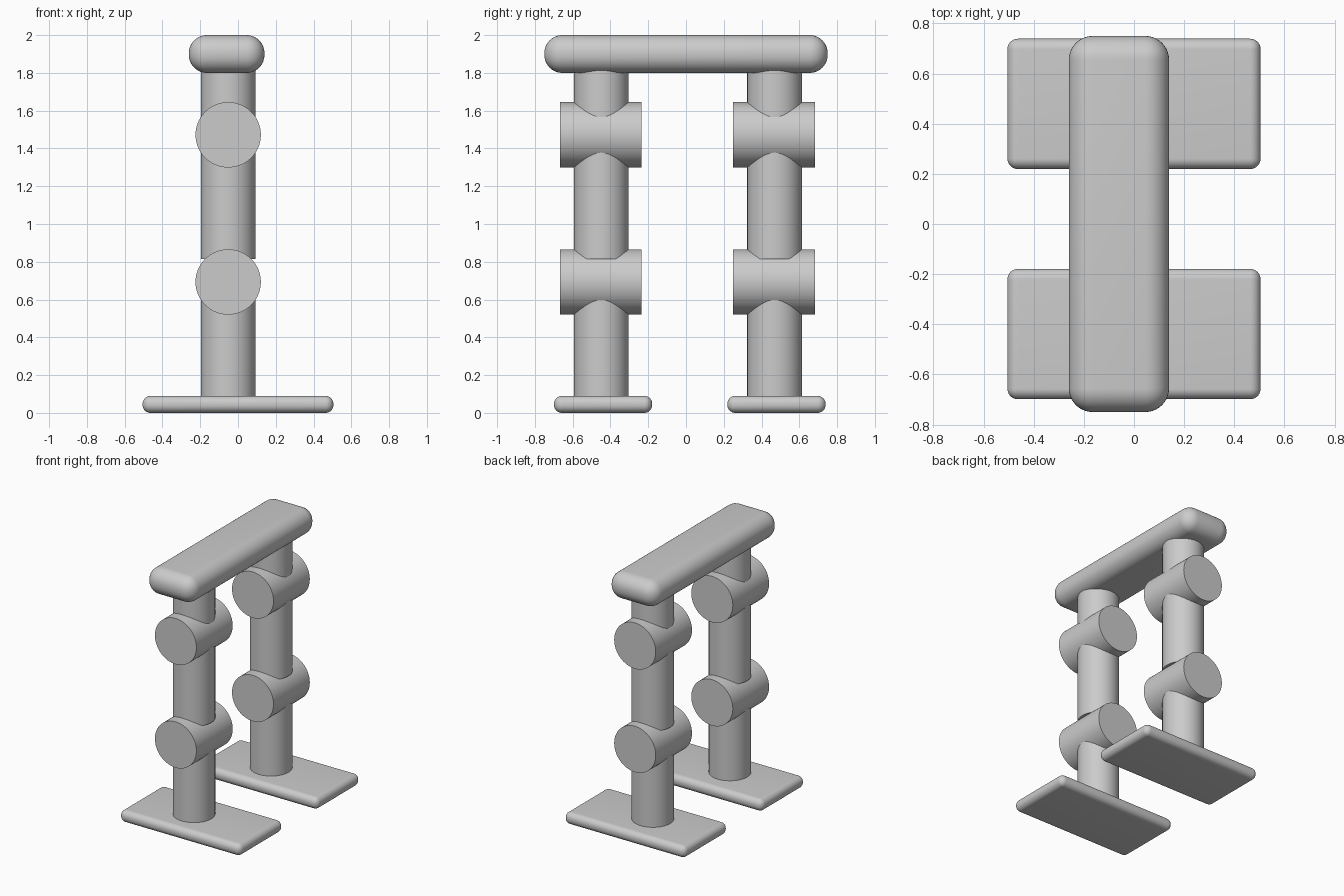
import bpy
from math import radians

cube = bpy.data.objects.get("Cube")
if cube:
    bpy.data.objects.remove(cube, do_unlink=True)

grey = bpy.data.materials.new("plain_grey")
grey.use_nodes = True
grey.diffuse_color = (0.6, 0.6, 0.6, 1)
grey.node_tree.nodes["Principled BSDF"].inputs["Base Color"].default_value = grey.diffuse_color


def finish(name):
    obj = bpy.context.object
    obj.name = name
    obj.data.materials.append(grey)
    bpy.ops.object.shade_smooth_by_angle(angle=radians(35))


def rounded_slab(name, centre, size, radius):
    bpy.ops.mesh.primitive_cube_add(size=1, location=centre)
    obj = bpy.context.object
    obj.scale = size
    bpy.ops.object.transform_apply(location=False, rotation=False, scale=True)
    bevel = obj.modifiers.new("rounding", "BEVEL")
    bevel.width = radius
    bevel.segments = 10
    bpy.ops.object.modifier_apply(modifier=bevel.name)
    finish(name)


def post(name, y, bottom, top):
    bpy.ops.mesh.primitive_cylinder_add(
        vertices=64, radius=0.145, depth=top - bottom,
        location=(LEG_X, y, (bottom + top) / 2))
    finish(name)


def joint(name, y, z):
    bpy.ops.mesh.primitive_cylinder_add(
        vertices=64, radius=0.173, depth=0.432,
        location=(LEG_X, y, z), rotation=(radians(90), 0, 0))
    finish(name)


LEG_X = -0.052
HIP_Z, KNEE_Z = 1.472, 0.693

# Beam across the top
rounded_slab("hip_beam", (-0.06, 0, 1.9), (0.4, 1.5, 0.2), 0.095)

# Two matching legs
for side, y in (("front", -0.449), ("back", 0.469)):
    rounded_slab(side + "_foot", (0, y + 0.01, 0.045), (1.01, 0.52, 0.09), 0.042)
    post(side + "_shin", y, 0.05, KNEE_Z)
    joint(side + "_knee_joint", y - 0.003, KNEE_Z)
    post(side + "_thigh", y, 0.815, HIP_Z)
    joint(side + "_hip_joint", y - 0.003, HIP_Z)
    post(side + "_hip_post", y, HIP_Z, 1.87)
